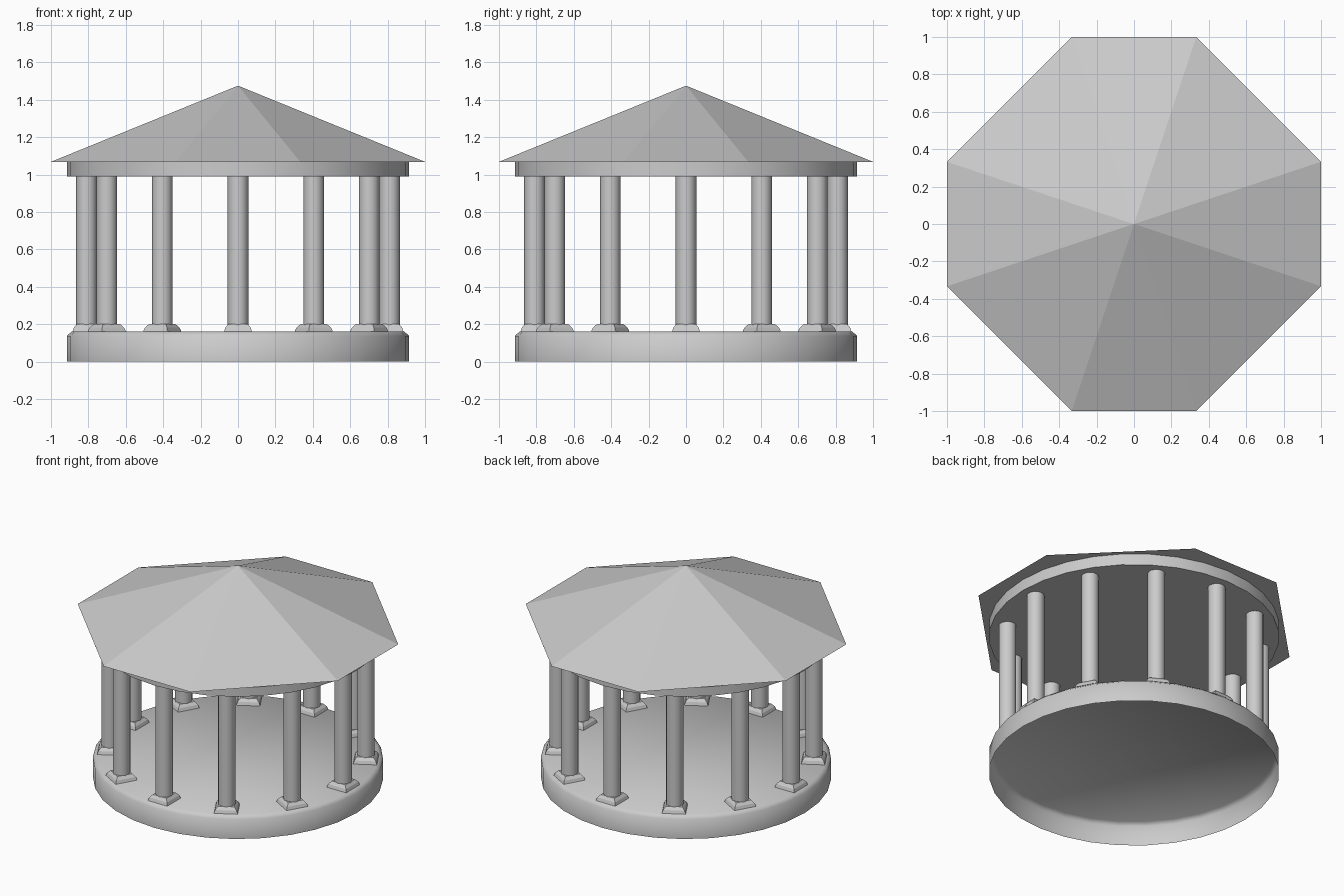
import bpy, bmesh
from math import cos, sin, pi, radians

if "Cube" in bpy.data.objects:
    bpy.data.objects.remove(bpy.data.objects["Cube"])


def build(name, rings, cap_bottom=False, cap_top=False, smooth=False):
    """Loft a list of equal-length point rings; a single-point ring is an apex."""
    bm = bmesh.new()
    rows = [[bm.verts.new(p) for p in ring] for ring in rings]
    for a, b in zip(rows, rows[1:]):
        n = len(a)
        for i in range(n):
            j = (i + 1) % n
            bm.faces.new((a[i], a[j], b[0]) if len(b) == 1 else (a[i], a[j], b[j], b[i]))
    if cap_bottom:
        bm.faces.new(rows[0][::-1])
    if cap_top:
        bm.faces.new(rows[-1])
    mesh = bpy.data.meshes.new(name)
    bm.to_mesh(mesh)
    bm.free()
    ob = bpy.data.objects.new(name, mesh)
    bpy.context.collection.objects.link(ob)
    if smooth:
        bpy.ops.object.select_all(action='DESELECT')
        ob.select_set(True)
        bpy.context.view_layer.objects.active = ob
        bpy.ops.object.shade_smooth_by_angle(angle=radians(50))
    return ob


def circle(r, z, n=32):
    return [(r * cos(2 * pi * i / n), r * sin(2 * pi * i / n), z) for i in range(n)]


def square(h, z):
    return [(h, h, z), (-h, h, z), (-h, -h, z), (h, -h, z)]


# Round floor, hollow underneath, with a small top bevel
build("floor", [circle(0.915, 0), circle(0.915, 0.137), circle(0.89, 0.16)],
      cap_top=True, smooth=True)

# Ring beam with flat ceiling under the roof
build("ring_beam", [circle(0.915, 0.99), circle(0.915, 1.068)],
      cap_bottom=True, smooth=True)

# Eight-sided pyramid roof
a = 0.333
eaves = [(1, -a), (1, a), (a, 1), (-a, 1), (-1, a), (-1, -a), (-a, -1), (a, -1)]
build("roof", [[(x, y, 1.068) for x, y in eaves], [(0, 0, 1.475)]], cap_bottom=True)

# Twelve columns, each on a tapered square plinth turned to face the centre
for k in range(12):
    ang = k * pi / 6
    pos = (0.81 * cos(ang), 0.81 * sin(ang), 0)
    column = build(f"column_{k + 1}", [circle(0.055, 0.16, 16), circle(0.055, 0.992, 16)],
                   smooth=True)
    plinth = build(f"plinth_{k + 1}",
                   [square(0.075, 0.16), square(0.068, 0.181), square(0.052, 0.2)],
                   cap_top=True)
    for ob in (column, plinth):
        ob.location = pos
        ob.rotation_euler.z = ang
